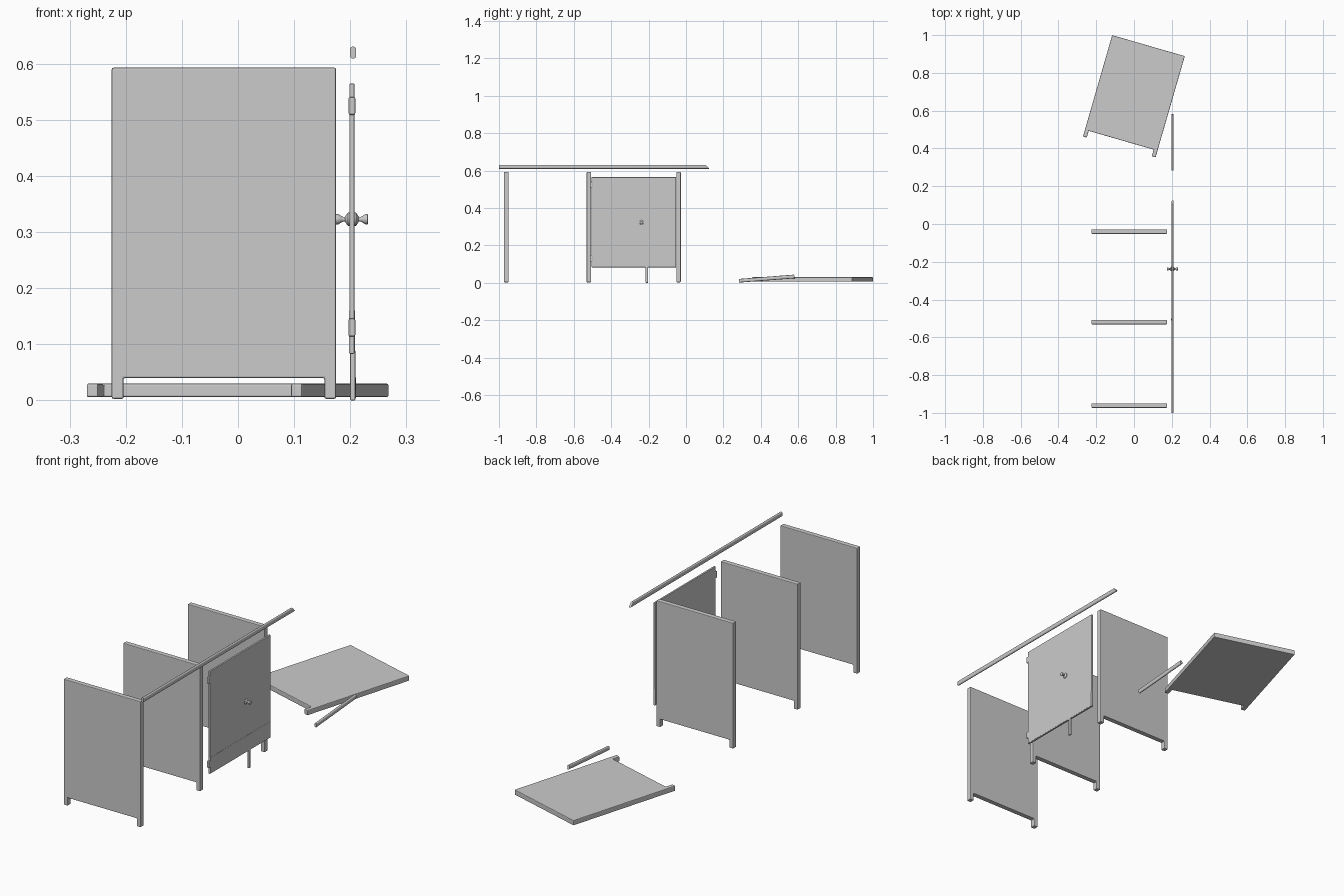
import bpy, bmesh, math
from mathutils import Matrix

if "Cube" in bpy.data.objects:
    bpy.data.objects.remove(bpy.data.objects["Cube"])


def finish(name, bm, bevel=0.0, smooth=False, matrix=None):
    bmesh.ops.recalc_face_normals(bm, faces=bm.faces)
    me = bpy.data.meshes.new(name)
    bm.to_mesh(me)
    bm.free()
    ob = bpy.data.objects.new(name, me)
    bpy.context.collection.objects.link(ob)
    if matrix:
        ob.matrix_world = matrix
    if bevel:
        m = ob.modifiers.new("bevel", "BEVEL")
        m.width, m.segments, m.limit_method = bevel, 2, "ANGLE"
    if smooth:
        bpy.ops.object.select_all(action="DESELECT")
        ob.select_set(True)
        bpy.context.view_layer.objects.active = ob
        bpy.ops.object.shade_smooth_by_angle(angle=math.radians(40))
    return ob


def box(name, x, y, z, bevel=0.0):
    bm = bmesh.new()
    size = [b - a for a, b in (x, y, z)]
    mid = [(a + b) / 2 for a, b in (x, y, z)]
    bmesh.ops.create_cube(bm, size=1, matrix=Matrix.Translation(mid) @ Matrix.Diagonal((*size, 1)))
    return finish(name, bm, bevel)


def panel(name, height, matrix, w=0.2, foot=0.021, gap=0.037, t=0.024):
    # Slab outline with two short feet, centred in x and y, standing on z = 0
    outline = [(-w, 0), (-w + foot, 0), (-w + foot, gap), (w - foot, gap),
               (w - foot, 0), (w, 0), (w, height), (-w, height)]
    bm = bmesh.new()
    face = bm.faces.new([bm.verts.new((x, -t / 2, z)) for x, z in outline])
    ext = bmesh.ops.extrude_face_region(bm, geom=[face])
    bmesh.ops.translate(bm, vec=(0, t, 0),
                        verts=[v for v in ext["geom"] if isinstance(v, bmesh.types.BMVert)])
    return finish(name, bm, 0.003, False, matrix)


def bar(name, start, end, height, slant_end, width=0.011):
    # Rounded flat bar along y between two (y, z) centres; its far end is cut at a slant
    bm = bmesh.new()
    r = width / 2
    section = []
    for i in range(12):
        a = math.pi * 2 * (i + 0.5) / 12
        section.append((r * math.cos(a),
                        r * math.sin(a) + math.copysign(height / 2 - r, math.sin(a))))
    near = [bm.verts.new((0.205 + x, start[0], start[1] + z)) for x, z in section]
    far = [bm.verts.new((0.205 + x, end[0] - z * slant_end, end[1] + z)) for x, z in section]
    for i in range(12):
        j = (i + 1) % 12
        bm.faces.new((near[i], near[j], far[j], far[i]))
    bm.faces.new(near)
    bm.faces.new(far)
    return finish(name, bm, smooth=True)


def lathe_x(name, profile, centre, steps=16):
    # Turned shape about the x axis
    bm = bmesh.new()
    verts = [bm.verts.new((x, 0, r)) for x, r in profile]
    edges = [bm.edges.new(p) for p in zip(verts, verts[1:])]
    bmesh.ops.spin(bm, geom=verts + edges, cent=(0, 0, 0), axis=(1, 0, 0),
                   angle=math.tau, steps=steps, use_duplicate=False)
    bmesh.ops.remove_doubles(bm, verts=bm.verts, dist=1e-5)
    return finish(name, bm, smooth=True, matrix=Matrix.Translation(centre))


# Standing partition panels
for i, y in enumerate((-0.04, -0.519, -0.961)):
    panel(f"partition_panel_{i + 1}", 0.59, Matrix.Translation((-0.025, y, 0.003)))

# Fallen panel lying flat on the ground
panel("fallen_panel", 0.558,
      Matrix.Translation((-0.078, 0.408, 0.018))
      @ Matrix.Rotation(math.radians(-16.1), 4, "Z")
      @ Matrix.Rotation(math.radians(-90), 4, "X"))

# Door with kick plate
box("door", (0.1985, 0.2075), (-0.505, -0.053), (0.083, 0.565), 0.002)
box("kick_plate", (0.1978, 0.2082), (-0.503, -0.055), (0.085, 0.16))

# Hinges on the door edge
for z in (0.13, 0.525):
    box("hinge", (0.197, 0.209), (-0.513, -0.497), (z - 0.016, z + 0.016), 0.003)

# Floor bolt under the door
box("floor_bolt", (0.2, 0.209), (-0.216, -0.203), (0, 0.09), 0.002)

# Door knobs, one on each side
knob = [(0.0, 0.0121), (0.007, 0.0121), (0.010, 0.008), (0.012, 0.0045), (0.015, 0.004),
        (0.019, 0.006), (0.024, 0.009), (0.028, 0.009), (0.029, 0.007), (0.029, 0.0)]
for side in (-1, 1):
    lathe_x("door_knob", [(side * x, r) for x, r in knob], (0.203, -0.238, 0.323))

# Head rail over the stalls and its broken-off piece on the ground
bar("head_rail", (-1.0, 0.62), (0.115, 0.62), 0.022, 0.9)
bar("broken_rail_piece", (0.283, 0.011), (0.58, 0.034), 0.02, 0.2)
